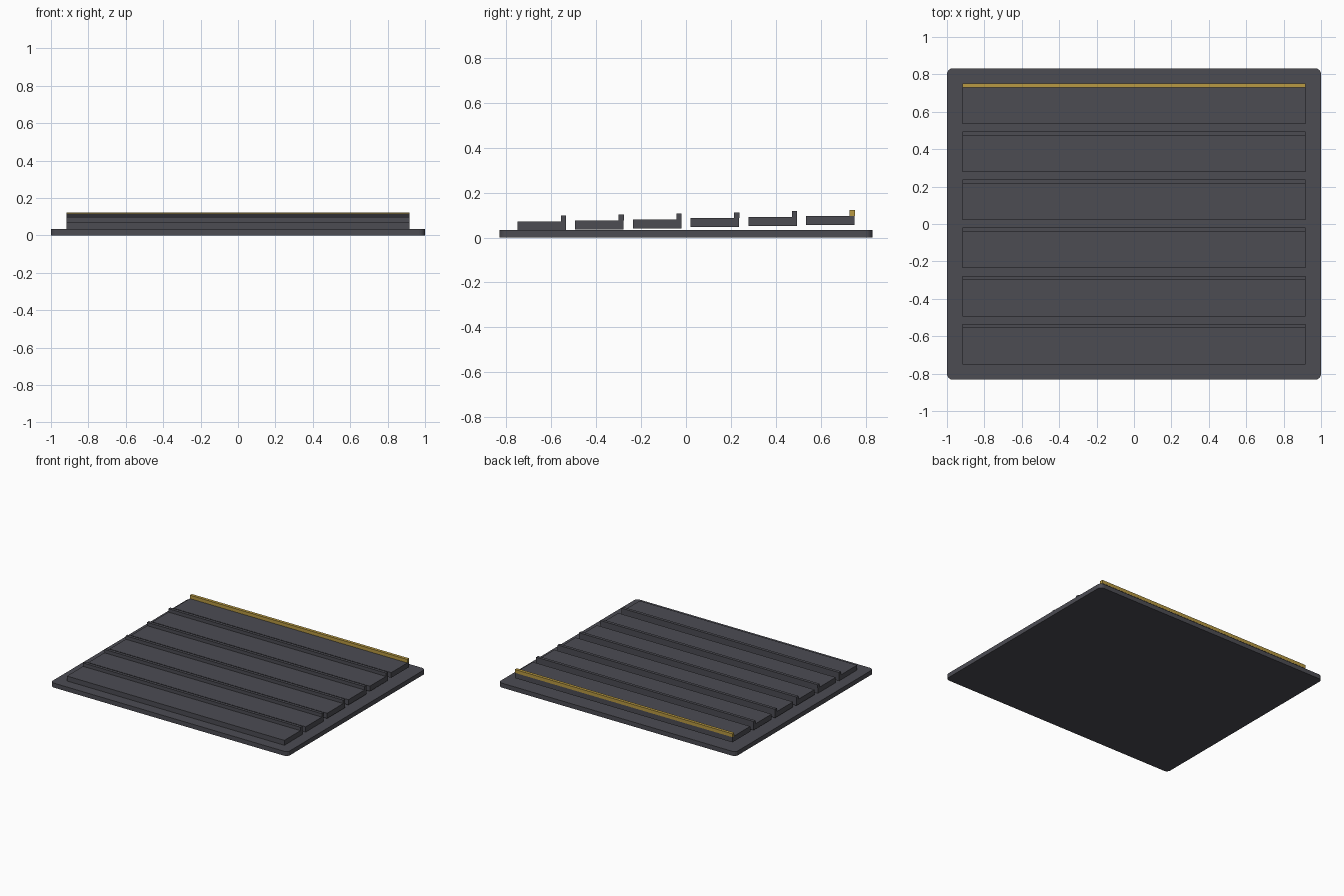
import bpy
import bmesh

if "Cube" in bpy.data.objects:
    bpy.data.objects.remove(bpy.data.objects["Cube"])


def material(name, rgb):
    m = bpy.data.materials.new(name)
    m.diffuse_color = (*rgb, 1)
    m.use_nodes = True
    m.node_tree.nodes["Principled BSDF"].inputs["Base Color"].default_value = m.diffuse_color
    return m


GREY = material("dark grey", (0.072, 0.072, 0.086))
GOLD = material("gold", (0.48, 0.32, 0.055))


def box(name, x, y, z, mat, corner=0.0):
    """Box from (min, max) ranges, optionally with rounded vertical corners."""
    bm = bmesh.new()
    bmesh.ops.create_cube(bm, size=1)
    for v in bm.verts:
        v.co = [r[0] if c < 0 else r[1] for c, r in zip(v.co, (x, y, z))]
    if corner:
        upright = [e for e in bm.edges
                   if abs(e.verts[0].co.z - e.verts[1].co.z) > 1e-4]
        bmesh.ops.bevel(bm, geom=upright, offset=corner, segments=4,
                        profile=0.5, affect='EDGES')
    mesh = bpy.data.meshes.new(name)
    bm.to_mesh(mesh)
    bm.free()
    mesh.materials.append(mat)
    obj = bpy.data.objects.new(name, mesh)
    bpy.context.collection.objects.link(obj)
    return obj


# Base plate with rounded corners
box("base_plate", (-1, 1), (-0.832, 0.832), (0, 0.034), GREY, corner=0.03)

# Six shelves rising towards the back, each with a lip on its rear edge
HALF = 0.917
for i in range(6):
    front = -0.751 + 0.2573 * i
    back = front + 0.216
    bottom = 0.0315 + 0.005 * i
    top = bottom + 0.04
    box(f"shelf_{i + 1}", (-HALF, HALF), (front, back), (bottom, top), GREY)
    box(f"shelf_lip_{i + 1}", (-HALF, HALF), (back - 0.022, back + 0.001),
        (top, top + 0.026), GOLD if i == 5 else GREY)
